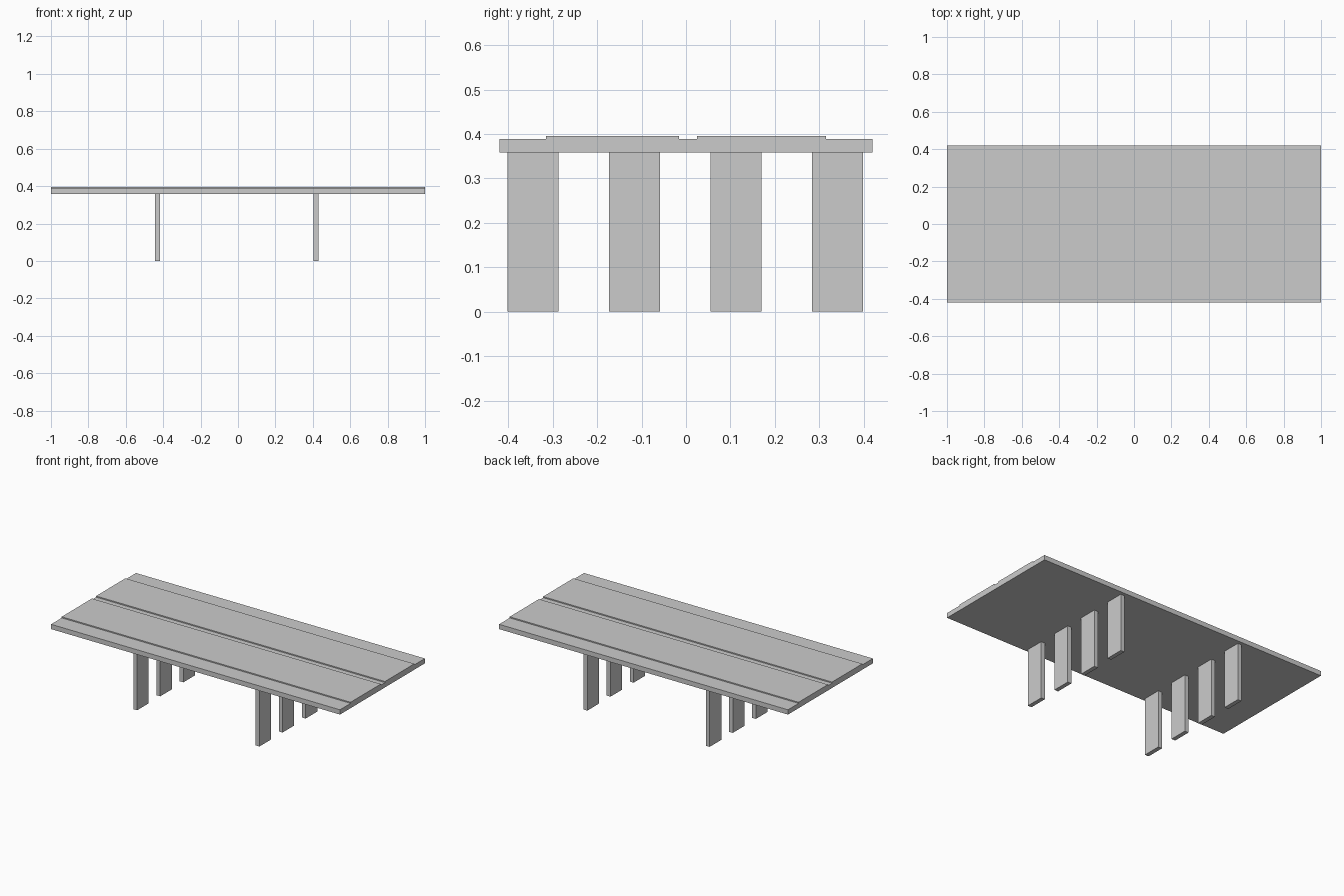
import bpy

if "Cube" in bpy.data.objects:
    bpy.data.objects.remove(bpy.data.objects["Cube"])


def box(name, x, y, z):
    """Box from (min, max) ranges on each axis."""
    bpy.ops.mesh.primitive_cube_add(size=1, location=[(a + b) / 2 for a, b in (x, y, z)])
    ob = bpy.context.object
    ob.name = name
    ob.scale = [b - a for a, b in (x, y, z)]
    bpy.ops.object.transform_apply(location=False, rotation=False, scale=True)
    return ob


DECK_BOTTOM, DECK_TOP, ROAD_TOP = 0.359, 0.389, 0.396

# Bridge deck
box("bridge_deck", (-1, 1), (-0.42, 0.42), (DECK_BOTTOM, DECK_TOP))

# Two raised carriageways separated by a narrow median
for name, y in (("front_carriageway", (-0.315, -0.016)),
                ("back_carriageway", (0.025, 0.315))):
    box(name, (-1, 1), y, (DECK_TOP - 0.004, ROAD_TOP))

# Two rows of four flat piers
for side, x in (("left", (-0.443, -0.417)), ("right", (0.404, 0.430))):
    for i in range(4):
        y0 = -0.402 + i * 0.2287
        box(f"{side}_pier_{i + 1}", x, (y0, y0 + 0.1145), (0, DECK_BOTTOM + 0.001))
